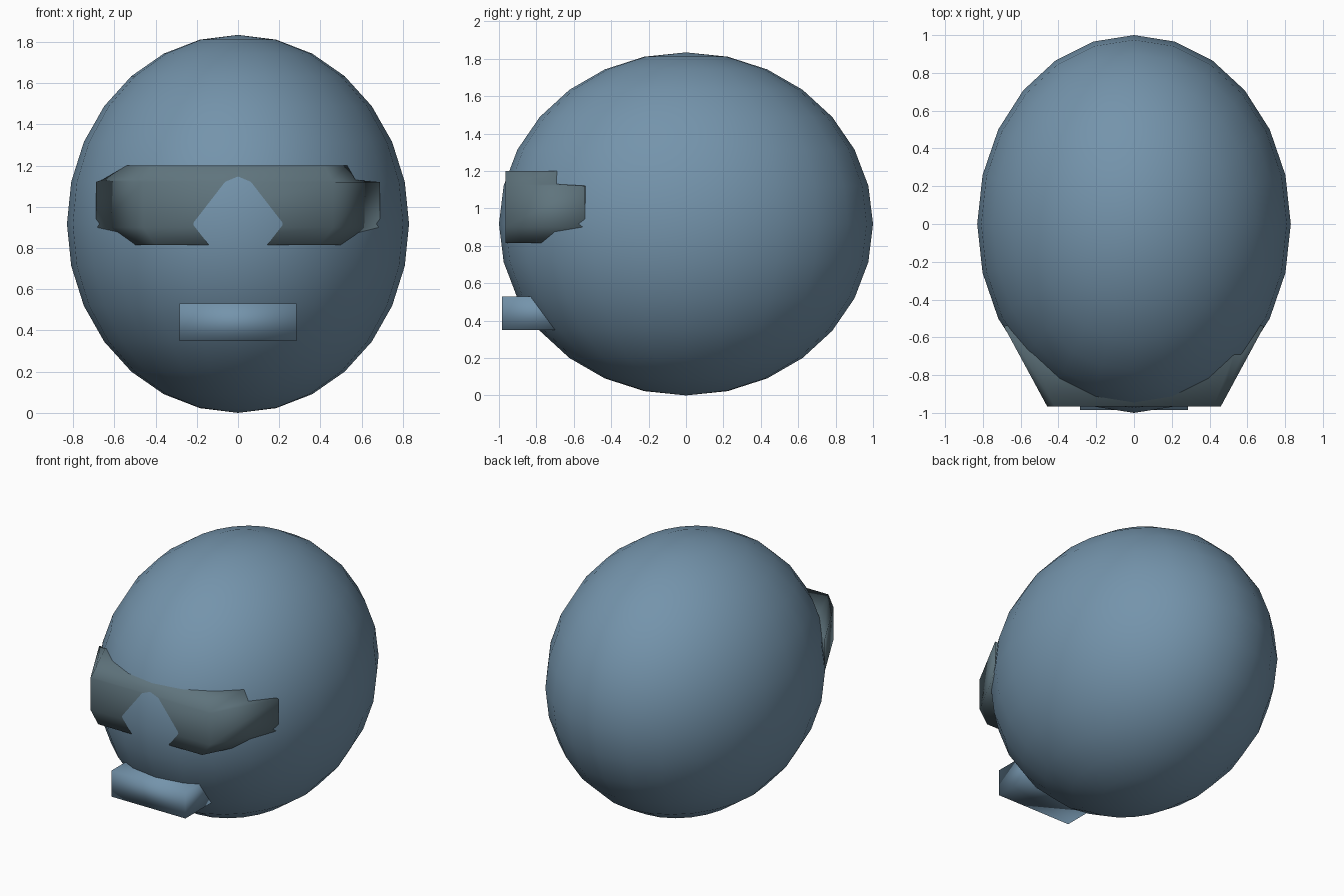
import bpy, bmesh
from mathutils import Matrix

cube = bpy.data.objects.get("Cube")
if cube:
    bpy.data.objects.remove(cube, do_unlink=True)


def material(name, rgb):
    mat = bpy.data.materials.new(name)
    mat.use_nodes = True
    mat.diffuse_color = (*rgb, 1)
    mat.node_tree.nodes["Principled BSDF"].inputs["Base Color"].default_value = (*rgb, 1)
    return mat


def finish(name, bm, mat):
    bmesh.ops.recalc_face_normals(bm, faces=bm.faces)
    for face in bm.faces:
        face.smooth = True
    mesh = bpy.data.meshes.new(name)
    bm.to_mesh(mesh)
    bm.free()
    mesh.materials.append(mat)
    obj = bpy.data.objects.new(name, mesh)
    bpy.context.collection.objects.link(obj)
    return obj


blue = material("steel blue", (0.175, 0.295, 0.41))
dark = material("dark slate", (0.115, 0.175, 0.205))

# Head: egg-shaped ellipsoid
bm = bmesh.new()
bmesh.ops.create_uvsphere(bm, u_segments=24, v_segments=14, radius=1)
bmesh.ops.transform(bm, matrix=Matrix.Diagonal((0.83, 1, 0.917, 1)), verts=bm.verts)
head = finish("head", bm, blue)
head.location.z = 0.917

# Mouth: block set into the lower front
bm = bmesh.new()
bmesh.ops.create_cube(bm, size=1)
bmesh.ops.transform(bm, matrix=Matrix.Diagonal((0.57, 0.385, 0.18, 1)), verts=bm.verts)
mouth = finish("mouth", bm, blue)
mouth.location = (0, -0.7925, 0.44)

# Goggles: stacked outlines; height, front half width, left and right rear corners
levels = [
    (0.815, 0.40, (0.51, -0.75), (-0.51, -0.75)),
    (0.90, 0.46, (0.69, -0.54), (-0.69, -0.54)),
    (1.12, 0.46, (0.69, -0.54), (-0.69, -0.54)),
    (1.13, 0.455, (0.57, -0.70), (-0.66, -0.57)),
    (1.20, 0.42, (0.53, -0.69), (-0.54, -0.69)),
]
front_y = -0.965
bm = bmesh.new()
rings = []
for z, half, left, right in levels:
    outline = [right, (-half, front_y), (half, front_y), left, (0.4, -0.5), (-0.4, -0.5)]
    rings.append([bm.verts.new((x, y, z)) for x, y in outline])
for low, high in zip(rings, rings[1:]):
    for i in range(len(low)):
        j = (i + 1) % len(low)
        bm.faces.new((low[i], low[j], high[j], high[i]))
bm.faces.new(rings[0][::-1])
bm.faces.new(rings[-1])
finish("goggles", bm, dark)
